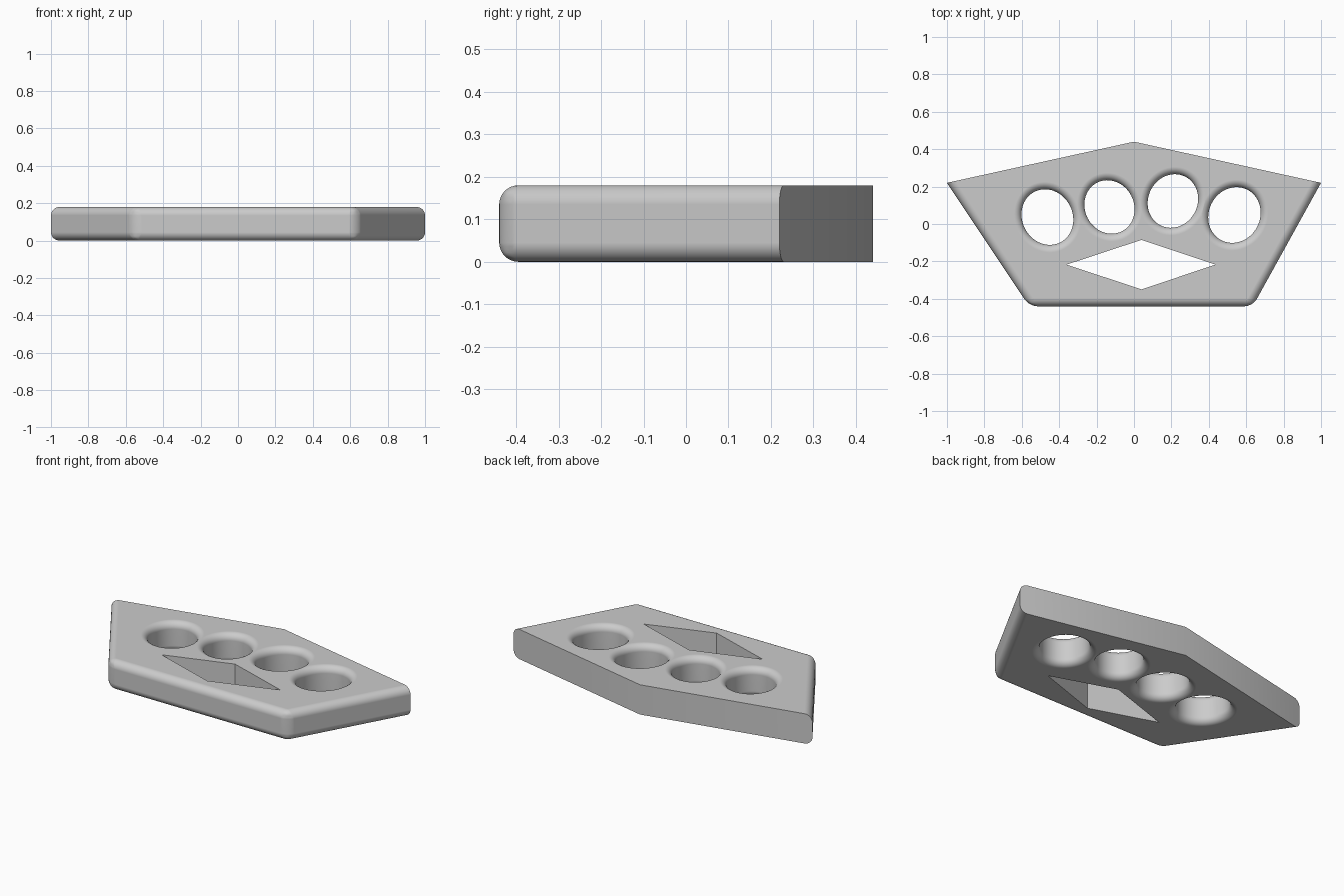
import bpy
import bmesh
from math import sin, cos, pi, radians
from mathutils import Matrix, Vector

HEIGHT = 0.18
FILLET = 0.045
RIM = 0.04

if "Cube" in bpy.data.objects:
    bpy.data.objects.remove(bpy.data.objects["Cube"])

metal = bpy.data.materials.new("grey_metal")
metal.use_nodes = True
grey = (0.6, 0.6, 0.6, 1)
metal.diffuse_color = grey
metal.node_tree.nodes["Principled BSDF"].inputs["Base Color"].default_value = grey


def make_object(name, bm):
    bmesh.ops.recalc_face_normals(bm, faces=bm.faces)
    mesh = bpy.data.meshes.new(name)
    bm.to_mesh(mesh)
    bm.free()
    mesh.materials.append(metal)
    obj = bpy.data.objects.new(name, mesh)
    bpy.context.collection.objects.link(obj)
    return obj


def loft(bm, rings):
    """Closed solid through a stack of equal-sized point rings."""
    loops = [[bm.verts.new(p) for p in ring] for ring in rings]
    for low, high in zip(loops, loops[1:]):
        for i in range(len(low)):
            j = (i + 1) % len(low)
            bm.faces.new((low[i], low[j], high[j], high[i]))
    bm.faces.new(loops[0][::-1])
    bm.faces.new(loops[-1])


def prism(outline, bottom, top):
    bm = bmesh.new()
    loft(bm, [[(x, y, z) for x, y in outline] for z in (bottom, top)])
    return bm


# Plate: five-sided slab, rounded on the front and the two slanted sides
outline = [(-1, 0.22), (-0.56, -0.44), (0.635, -0.44), (1, 0.22), (0, 0.44)]
bm = prism(outline, 0, HEIGHT)
rounded = []
for e in bm.edges:
    a, b = (v.co for v in e.verts)
    vertical = abs(a.z - b.z) > 0.01
    front = min(a.y, b.y) < -0.4
    if front and (not vertical or max(a.y, b.y) < -0.4):
        rounded.append(e)
bmesh.ops.bevel(bm, geom=rounded, offset=FILLET, offset_type='OFFSET',
                segments=8, profile=0.5, affect='EDGES', clamp_overlap=True)
plate = make_object("plate", bm)


# Finger holes: tilted ovals whose rims flare out at both faces
def hole_cutter(x, y, a, b, tilt, sides=64, steps=8):
    profile = [(RIM, -0.05)]
    for k in range(steps + 1):
        t = k / steps * pi / 2
        profile.append((RIM * (1 - sin(t)), RIM * (1 - cos(t))))
    profile += [(r, HEIGHT - z) for r, z in reversed(profile)]
    place = Matrix.Translation((x, y, 0)) @ Matrix.Rotation(radians(tilt), 4, 'Z')
    angles = [2 * pi * i / sides for i in range(sides)]
    bm = bmesh.new()
    loft(bm, [[place @ Vector(((a + r) * cos(t), (b + r) * sin(t), z))
               for t in angles] for r, z in profile])
    return make_object("hole_cutter", bm)


cutters = [
    hole_cutter(-0.463, 0.037, 0.135, 0.152, 27),
    hole_cutter(-0.131, 0.091, 0.131, 0.146, 27),
    hole_cutter(0.208, 0.123, 0.132, 0.146, -27),
    hole_cutter(0.537, 0.048, 0.137, 0.152, -27),
]

# Diamond opening for the palm
diamond = [(-0.36, -0.217), (0.04, -0.35), (0.435, -0.217), (0.04, -0.085)]
cutters.append(make_object("diamond_cutter", prism(diamond, -0.1, HEIGHT + 0.1)))

# Cut the openings
bpy.context.view_layer.objects.active = plate
for cutter in cutters:
    cut = plate.modifiers.new("cut", 'BOOLEAN')
    cut.operation = 'DIFFERENCE'
    cut.solver = 'EXACT'
    cut.object = cutter
    bpy.ops.object.modifier_apply(modifier=cut.name)
    bpy.data.objects.remove(cutter)

# Smooth fillets, flat faces and crisp rear edges
bpy.ops.object.select_all(action='DESELECT')
plate.select_set(True)
bpy.ops.object.shade_smooth_by_angle(angle=radians(30))
weighted = plate.modifiers.new("flat_faces", 'WEIGHTED_NORMAL')
weighted.keep_sharp = True
weighted.weight = 100
